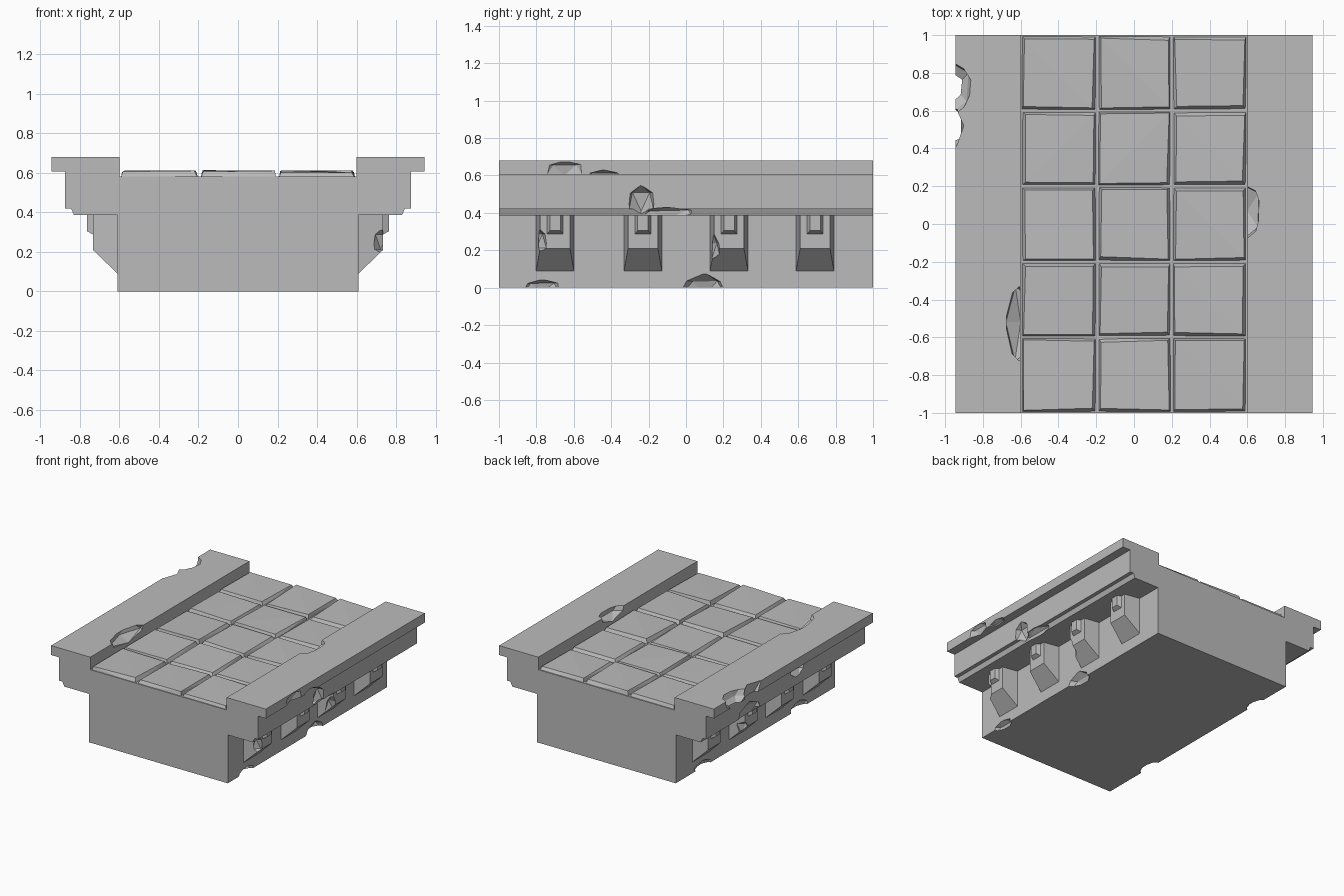
import bpy, bmesh, random
from mathutils import Vector

random.seed(4)
if "Cube" in bpy.data.objects:
    bpy.data.objects.remove(bpy.data.objects["Cube"])

stone = bpy.data.materials.new("grey_stone")
stone.use_nodes = True
GREY = (0.5, 0.5, 0.5, 1)
stone.diffuse_color = GREY
stone.node_tree.nodes["Principled BSDF"].inputs["Base Color"].default_value = GREY


def finish(name, bm):
    bmesh.ops.recalc_face_normals(bm, faces=bm.faces[:])
    mesh = bpy.data.meshes.new(name)
    bm.to_mesh(mesh)
    bm.free()
    mesh.materials.append(stone)
    obj = bpy.data.objects.new(name, mesh)
    bpy.context.collection.objects.link(obj)
    return obj


def add_hull(bm, points):
    verts = [bm.verts.new(p) for p in points]
    bmesh.ops.convex_hull(bm, input=verts)


# Walkway body: stepped cross-section run along y
half = [(0.61, 0), (0.61, 0.385), (0.83, 0.385), (0.845, 0.42), (0.875, 0.42),
        (0.875, 0.605), (0.945, 0.605), (0.945, 0.68), (0.6, 0.68), (0.6, 0.58)]
outline = half + [(-x, z) for x, z in reversed(half)]
bm = bmesh.new()
face = bm.faces.new([bm.verts.new((x, -1, z)) for x, z in outline])
ext = bmesh.ops.extrude_face_region(bm, geom=[face])
bmesh.ops.translate(bm, vec=(0, 2, 0),
                    verts=[g for g in ext["geom"] if isinstance(g, bmesh.types.BMVert)])
body = finish("walkway_body", bm)


# Corbels: tapered bracket with a small tapered key block on its face
def ring(side, x, y, half_width, low, high):
    return [(side * x, y + s * half_width, z) for s in (-1, 1) for z in (low, high)]


corbels = []
for side in (1, -1):
    for number, y in enumerate((-0.7, -0.23, 0.23, 0.69)):
        bm = bmesh.new()
        add_hull(bm, ring(side, 0.6, y, 0.103, 0.08, 0.39)
                 + ring(side, 0.735, y, 0.08, 0.21, 0.39))
        corbels.append(finish(f"corbel_{'left' if side > 0 else 'right'}_{number + 1}", bm))
        bm = bmesh.new()
        add_hull(bm, ring(side, 0.73, y, 0.045, 0.285, 0.39)
                 + ring(side, 0.765, y, 0.028, 0.305, 0.39))
        finish(f"corbel_key_{'left' if side > 0 else 'right'}_{number + 1}", bm)

# Floor slabs: 3 by 5 uneven tiles with sloped edges
columns = [-0.6, -0.195, 0.2, 0.6]
rows = [-1, -0.6, -0.2, 0.2, 0.6, 1]


def wobble(amount):
    return random.uniform(-amount, amount)


for i in range(3):
    for j in range(5):
        x0, x1, y0, y1 = columns[i], columns[i + 1], rows[j], rows[j + 1]
        points = []
        for x, sx in ((x0, 1), (x1, -1)):
            for y, sy in ((y0, 1), (y1, -1)):
                points.append((x + sx * 0.006, y + sy * 0.004, 0.57))
                points.append((x + sx * (0.02 + wobble(0.007)),
                               y + sy * (0.02 + wobble(0.008)),
                               0.607 + wobble(0.006)))
        bm = bmesh.new()
        add_hull(bm, points)
        finish(f"floor_slab_{i + 1}_{j + 1}", bm)

# Broken edges: faceted chunks cut out of the stone (centre, size)
chips = [
    ((-0.95, 0.72, 0.68), (0.10, 0.15, 0.10)),    # outer coping, right side
    ((-0.96, 0.52, 0.64), (0.06, 0.12, 0.09)),
    ((-0.60, -0.52, 0.69), (0.10, 0.22, 0.09)),   # inner coping edges
    ((0.60, 0.07, 0.69), (0.075, 0.16, 0.09)),
    ((0.955, -0.65, 0.63), (0.04, 0.12, 0.06)),   # outer coping, left side
    ((0.95, -0.44, 0.60), (0.05, 0.10, 0.03)),
    ((0.88, -0.24, 0.46), (0.06, 0.08, 0.10)),    # bands under the coping
    ((0.86, -0.10, 0.39), (0.05, 0.19, 0.05)),
    ((-0.89, -0.15, 0.56), (0.06, 0.12, 0.09)),
    ((-0.87, 0.45, 0.42), (0.06, 0.15, 0.09)),
    ((0.62, -0.77, 0.0), (0.06, 0.11, 0.05)),     # bottom edges
    ((0.62, 0.10, 0.0), (0.08, 0.13, 0.08)),
    ((-0.62, 0.65, 0.0), (0.06, 0.12, 0.06)),
    ((-0.62, -0.56, 0.0), (0.07, 0.12, 0.07)),
    ((0.73, 0.14, 0.20), (0.07, 0.05, 0.09)),     # corbel corners
    ((0.74, -0.80, 0.25), (0.06, 0.06, 0.08)),
    ((-0.74, 0.32, 0.19), (0.07, 0.05, 0.08)),
]


def cut(target, cutter):
    mod = target.modifiers.new("chip", "BOOLEAN")
    mod.operation = "DIFFERENCE"
    mod.solver = "EXACT"
    mod.object = cutter
    bpy.ops.object.select_all(action="DESELECT")
    bpy.context.view_layer.objects.active = target
    target.select_set(True)
    bpy.ops.object.modifier_apply(modifier=mod.name)


for centre, size in chips:
    bm = bmesh.new()
    bmesh.ops.create_icosphere(bm, subdivisions=1, radius=1)
    for v in bm.verts:
        scale = random.uniform(0.85, 1.15)
        v.co = Vector(centre) + Vector([c * s * scale for c, s in zip(v.co, size)])
    cutter = finish("chip_cutter", bm)
    cutter.hide_render = True
    on_corbel = abs(centre[0]) in (0.73, 0.74)
    for target in (corbels if on_corbel else [body]):
        cut(target, cutter)
    bpy.data.objects.remove(cutter)
